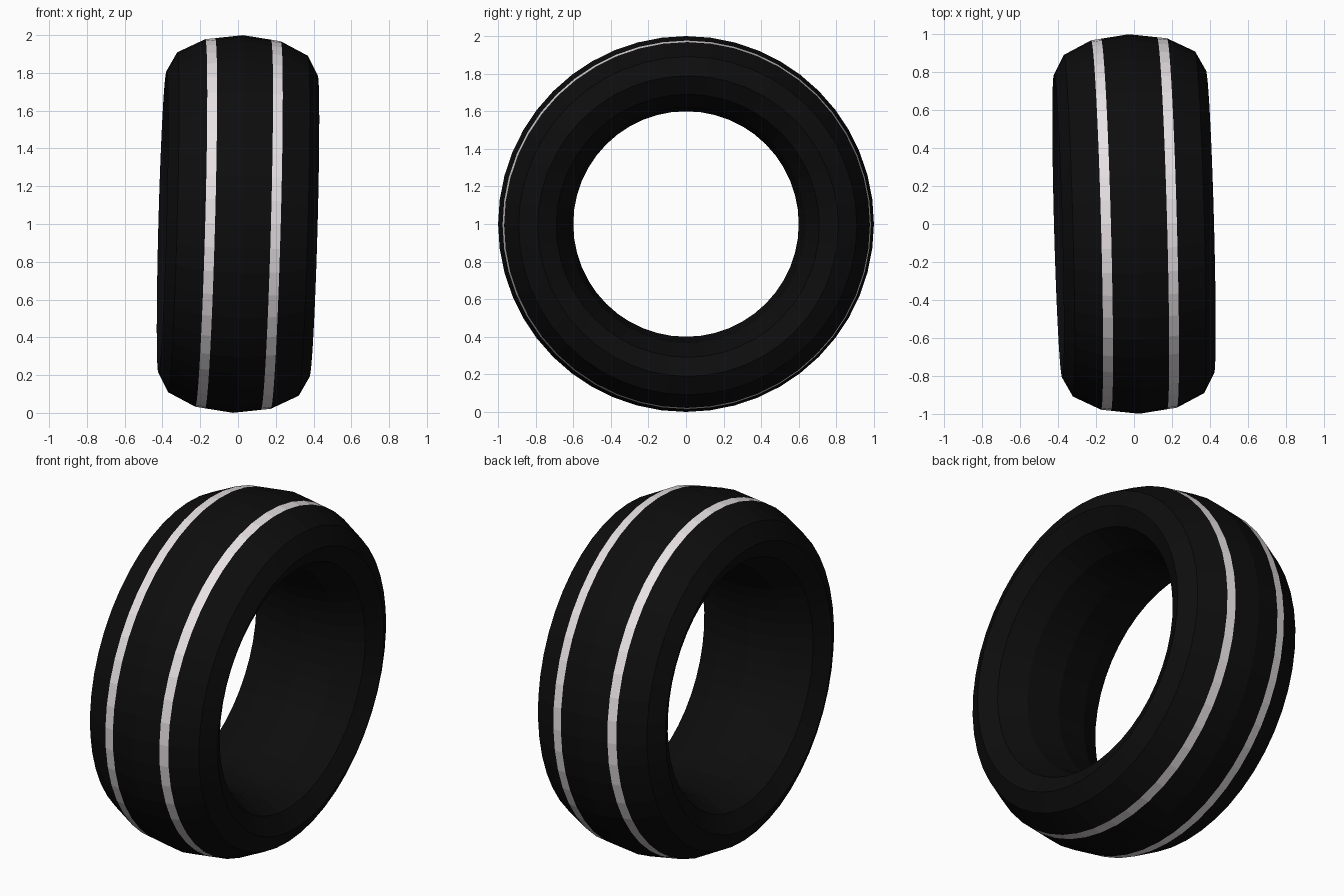
import bpy, bmesh
from math import sin, cos, pi
from mathutils import Vector, Matrix

if "Cube" in bpy.data.objects:
    bpy.data.objects.remove(bpy.data.objects["Cube"])

SEGMENTS, SIDES = 48, 12
MAJOR, MINOR, STRETCH = 0.8, 0.2, 2.0


def material(name, colour):
    m = bpy.data.materials.new(name)
    m.diffuse_color = (*colour, 1)
    m.use_nodes = True
    m.node_tree.nodes["Principled BSDF"].inputs["Base Color"].default_value = m.diffuse_color
    return m


# Cross-section (axial, radius): a twelve-sided torus stretched along its axle
section = [(STRETCH * MINOR * sin(2 * pi * i / SIDES), MAJOR + MINOR * cos(2 * pi * i / SIDES))
           for i in range(SIDES)]


# Extra points on the two tread facets mark the inner stripe edges
def on_tread(p, t):
    return tuple(a + (b - a) * t for a, b in zip(section[0], p))


right, left = on_tread(section[1], 0.74), on_tread(section[-1], 0.74)
profile = [section[0], right] + section[1:] + [left]
stripe_facets = {1, len(profile) - 2}

# Sweep the section around the axle
bm = bmesh.new()
rings = []
for s in range(SEGMENTS):
    t = 2 * pi * s / SEGMENTS
    rings.append([bm.verts.new((a, r * cos(t), r * sin(t))) for a, r in profile])
n = len(profile)
for s in range(SEGMENTS):
    r0, r1 = rings[s], rings[(s + 1) % SEGMENTS]
    for i in range(n):
        j = (i + 1) % n
        f = bm.faces.new((r0[i], r0[j], r1[j], r1[i]))
        f.material_index = 1 if i in stripe_facets else 0
bmesh.ops.recalc_face_normals(bm, faces=bm.faces)

# Lean the axle slightly and stand the tyre on the ground
axle = Vector((1, 0.027, -0.027))
lean = Vector((1, 0, 0)).rotation_difference(axle).to_matrix().to_4x4()
bm.transform(Matrix.Translation((0, 0, 1)) @ lean)

mesh = bpy.data.meshes.new("tyre")
bm.to_mesh(mesh)
bm.free()
mesh.materials.append(material("rubber", (0.004, 0.004, 0.004)))
mesh.materials.append(material("stripe", (0.8, 0.75, 0.77)))
tyre = bpy.data.objects.new("tyre", mesh)
bpy.context.collection.objects.link(tyre)
